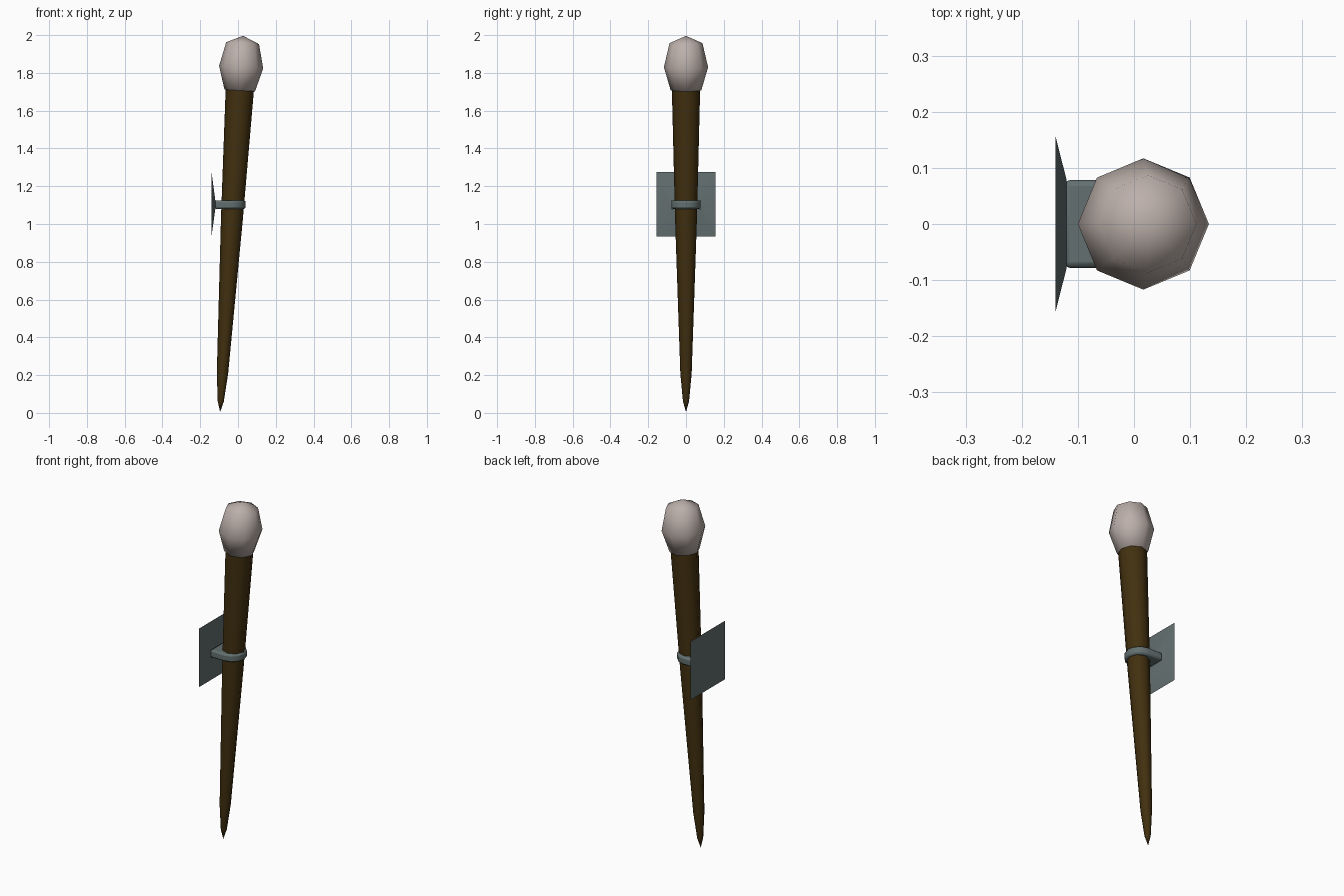
import bpy, bmesh, math
from mathutils import Matrix

if "Cube" in bpy.data.objects:
    bpy.data.objects.remove(bpy.data.objects["Cube"])


def material(name, rgb):
    m = bpy.data.materials.new(name)
    m.use_nodes = True
    m.diffuse_color = (*rgb, 1)
    bsdf = m.node_tree.nodes["Principled BSDF"]
    bsdf.inputs["Base Color"].default_value = (*rgb, 1)
    bsdf.inputs["Roughness"].default_value = 0.9
    return m


wood = material("dark wood", (0.055, 0.030, 0.005))
cloth = material("pale cloth", (0.50, 0.43, 0.40))
iron = material("grey iron", (0.125, 0.160, 0.160))


def finish(name, bm, mat, angle):
    bmesh.ops.recalc_face_normals(bm, faces=bm.faces[:])
    mesh = bpy.data.meshes.new(name)
    bm.to_mesh(mesh)
    bm.free()
    mesh.materials.append(mat)
    ob = bpy.data.objects.new(name, mesh)
    bpy.context.collection.objects.link(ob)
    bpy.ops.object.select_all(action='DESELECT')
    ob.select_set(True)
    bpy.context.view_layer.objects.active = ob
    bpy.ops.object.shade_smooth_by_angle(angle=math.radians(angle))
    return ob


def bridge(bm, a, b):
    """Join two vertex rings; a ring of one vertex is a point."""
    n = max(len(a), len(b))
    for i in range(n):
        j = (i + 1) % n
        quad = [a[i % len(a)], a[j % len(a)], b[j % len(b)], b[i % len(b)]]
        bm.faces.new(list(dict.fromkeys(quad)))


def lathe(name, profile, mat, sides=8):
    """Turn a (radius, height) profile about the leaning axis of the torch."""
    bm = bmesh.new()
    rings = []
    for r, z in profile:
        count = sides if r else 1
        rings.append([bm.verts.new((r * math.cos(math.tau * i / sides),
                                    r * math.sin(math.tau * i / sides), z))
                      for i in range(count)])
    for a, b in zip(rings, rings[1:]):
        bridge(bm, a, b)
    lean = Matrix.Translation((-0.095, 0, 0)) @ Matrix.Rotation(math.atan(0.061), 4, 'Y')
    bm.transform(lean)
    return finish(name, bm, mat, 80)


# Tapered shaft with a pointed foot
lathe("shaft", [(0, 0.005), (0.016, 0.06), (0.030, 0.21), (0.058, 1.03),
                (0.075, 1.72), (0, 1.72)], wood)

# Wrapped head
lathe("wrapped_head", [(0, 1.71), (0.081, 1.71), (0.117, 1.834),
                       (0.087, 1.961), (0, 2.0)], cloth)

# Wall plate: shallow four-sided flare, narrowing to the clamp
bm = bmesh.new()


def rectangle(x, half_y, low, high):
    return [bm.verts.new((x, y, z)) for y, z in
            ((-half_y, low), (half_y, low), (half_y, high), (-half_y, high))]


back = rectangle(-0.14, 0.157, 0.935, 1.275)
front = rectangle(-0.12, 0.078, 1.08, 1.125)
bridge(bm, back, front)
bm.faces.new(back)
finish("wall_plate", bm, iron, 60)

# Clamp: straight arms from the plate, rounded around the shaft
bm = bmesh.new()
outline = [(-0.125, -0.078)]
for k in range(7):
    a = math.pi * (k / 6 - 0.5)
    outline.append((-0.035 + 0.076 * math.cos(a), 0.078 * math.sin(a)))
outline.append((-0.125, 0.078))
base = bm.faces.new([bm.verts.new((x, y, 1.08)) for x, y in outline])
up = bmesh.ops.extrude_face_region(bm, geom=[base])["geom"]
bmesh.ops.translate(bm, vec=(0, 0, 0.045),
                    verts=[v for v in up if isinstance(v, bmesh.types.BMVert)])
clamp = finish("shaft_clamp", bm, iron, 50)
bevel = clamp.modifiers.new("soft edge", 'BEVEL')
bevel.width = 0.01
bevel.segments = 2
bevel.limit_method = 'ANGLE'
bevel.angle_limit = math.radians(60)
